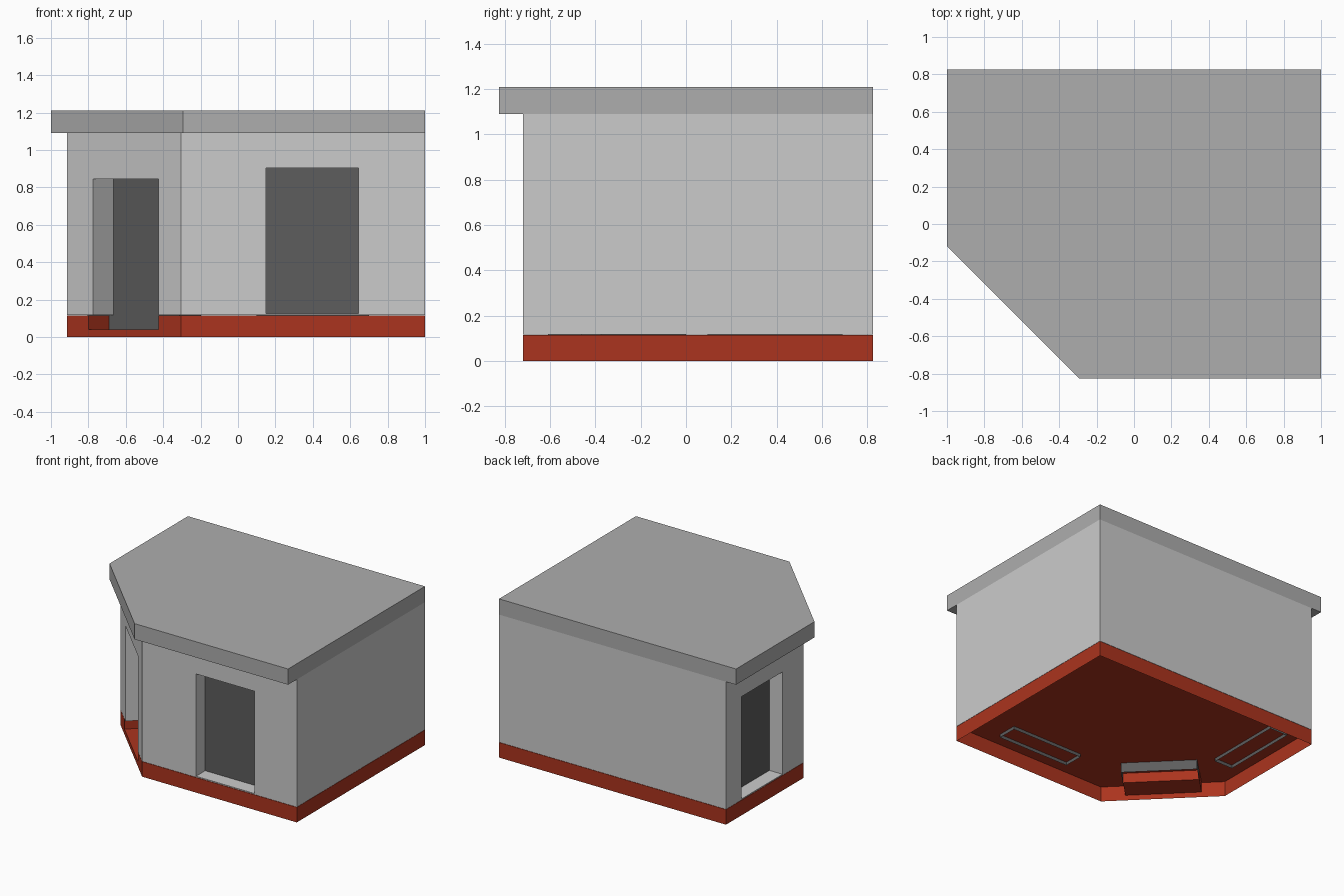
import bpy, bmesh

if "Cube" in bpy.data.objects:
    bpy.data.objects.remove(bpy.data.objects["Cube"])


def material(name, rgb):
    m = bpy.data.materials.new(name)
    m.diffuse_color = (*rgb, 1)
    m.use_nodes = True
    m.node_tree.nodes["Principled BSDF"].inputs["Base Color"].default_value = m.diffuse_color
    return m


def drop_bottom(mesh, z):
    bm = bmesh.new()
    bm.from_mesh(mesh)
    low = [f for f in bm.faces if all(abs(v.co.z - z) < 1e-4 for v in f.verts)]
    bmesh.ops.delete(bm, geom=low, context='FACES')
    bm.to_mesh(mesh)
    bm.free()


def prism(name, outline, z0, z1, mat=None):
    bm = bmesh.new()
    face = bm.faces.new([bm.verts.new((x, y, z0)) for x, y in outline])
    ext = bmesh.ops.extrude_face_region(bm, geom=[face], use_keep_orig=True)
    for v in ext['geom']:
        if isinstance(v, bmesh.types.BMVert):
            v.co.z = z1
    bmesh.ops.recalc_face_normals(bm, faces=bm.faces)
    mesh = bpy.data.meshes.new(name)
    bm.to_mesh(mesh)
    bm.free()
    ob = bpy.data.objects.new(name, mesh)
    bpy.context.collection.objects.link(ob)
    if mat:
        mesh.materials.append(mat)
    return ob


def slot(a, b, inward, near, far):
    """Outline spanning a-b, from distance near to far behind the wall."""
    ix, iy = inward
    return [(p[0] + ix * d, p[1] + iy * d)
            for p, d in ((a, near), (b, near), (b, far), (a, far))]


def carve(ob, cutters):
    for c in cutters:
        mod = ob.modifiers.new("cut", 'BOOLEAN')
        mod.operation = 'DIFFERENCE'
        mod.solver = 'EXACT'
        mod.object = c
    deps = bpy.context.evaluated_depsgraph_get()
    mesh = bpy.data.meshes.new_from_object(ob.evaluated_get(deps))
    ob.modifiers.clear()
    ob.data = mesh
    for c in cutters:
        bpy.data.objects.remove(c)


def corner_point(x):
    return (x, -1.025 - x)


red = material("red_base", (0.41, 0.034, 0.013))
roof_grey = material("roof_grey", (0.42, 0.42, 0.42))
dark = material("dark_pane", (0.11, 0.11, 0.11))

footprint = [(-0.915, 0.825), (1, 0.825), (1, -0.72), (-0.305, -0.72), (-0.915, -0.11)]
eaves = [(-1, 0.825), (1, 0.825), (1, -0.825), (-0.295, -0.825), (-1, -0.12)]
DIAG = (0.7071, 0.7071)

# Roof slab
prism("roof", eaves, 1.09, 1.21, roof_grey)

# Walls with two window recesses and a corner doorway
walls = prism("walls", footprint, 0.117, 1.09)
cutters = [
    prism("front_cut", slot((0.15, -0.72), (0.645, -0.72), (0, 1), -0.1, 0.13), 0.125, 0.905),
    prism("left_cut", slot((-0.915, 0.145), (-0.915, 0.64), (1, 0), -0.1, 0.13), 0.125, 0.905),
    prism("door_cut", slot(corner_point(-0.775), corner_point(-0.425), DIAG, -0.1, 0.175), 0.0, 0.845),
]
carve(walls, cutters)

# Base plinth, open underneath, with a step at the doorway
base = prism("base", footprint, 0, 0.115, red)
carve(base, [prism("step_cut", slot(corner_point(-0.80), corner_point(-0.425), DIAG, -0.1, 0.175), 0.04, 0.3)])
drop_bottom(base.data, 0)

# Dark panes, open boxes reaching a little below the floor
panes = [
    ("front_window", slot((0.10, -0.72), (0.70, -0.72), (0, 1), 0.11, 0.26), 0.09, 0.95),
    ("left_window", slot((-0.915, 0.095), (-0.915, 0.69), (1, 0), 0.11, 0.26), 0.09, 0.95),
    ("door", slot(corner_point(-0.798), corner_point(-0.423), DIAG, 0.155, 0.32), 0.04, 0.89),
]
for name, outline, z0, z1 in panes:
    drop_bottom(prism(name, outline, z0, z1, dark).data, z0)
